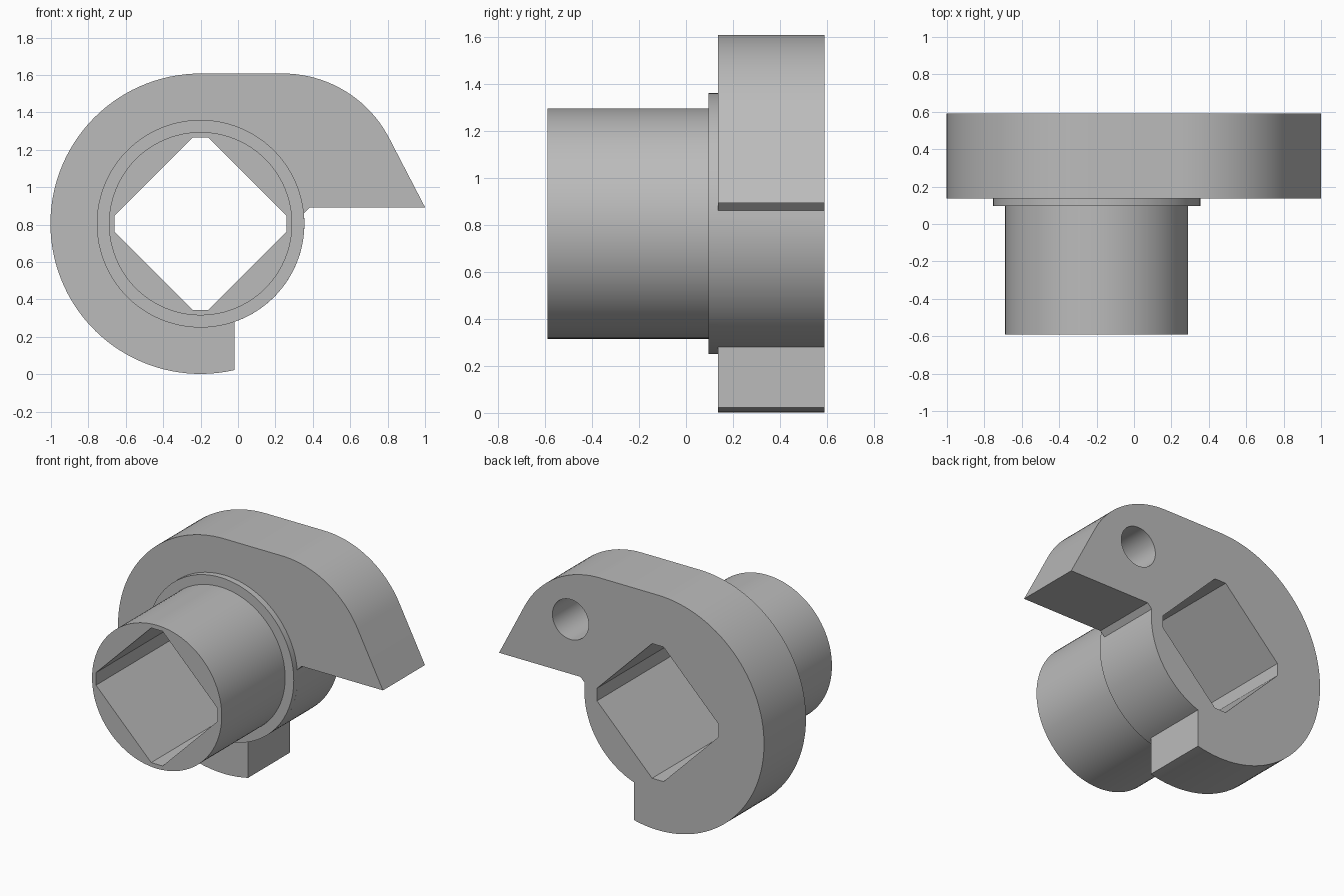
import bpy, bmesh
from math import pi, sin, cos, atan2, radians

cube = bpy.data.objects.get("Cube")
if cube:
    bpy.data.objects.remove(cube, do_unlink=True)

CX, CZ = -0.2, 0.805           # shaft axis
R_OUT, R_HUB, R_BARREL = 0.803, 0.555, 0.49
FRONT, STEP, FACE, BACK = -0.59, 0.095, 0.137, 0.59

grey = bpy.data.materials.new("plain grey")
grey.use_nodes = True
grey.diffuse_color = (0.5, 0.5, 0.5, 1)
grey.node_tree.nodes["Principled BSDF"].inputs["Base Color"].default_value = (0.5, 0.5, 0.5, 1)


def arc(cx, cz, r, a0, a1, n):
    return [(cx + r * cos(a0 + (a1 - a0) * i / n), cz + r * sin(a0 + (a1 - a0) * i / n))
            for i in range(n + 1)]


def circle(cx, cz, r, n=96):
    return arc(cx, cz, r, 0, 2 * pi, n)[:-1]


def prism(name, outline, y0, y1):
    """Extrude an x-z outline along y."""
    bm = bmesh.new()
    face = bm.faces.new([bm.verts.new((x, y0, z)) for x, z in outline])
    new = bmesh.ops.extrude_face_region(bm, geom=[face])["geom"]
    bmesh.ops.translate(bm, vec=(0, y1 - y0, 0),
                        verts=[v for v in new if isinstance(v, bmesh.types.BMVert)])
    bmesh.ops.recalc_face_normals(bm, faces=bm.faces)
    mesh = bpy.data.meshes.new(name)
    bm.to_mesh(mesh)
    bm.free()
    mesh.materials.append(grey)
    obj = bpy.data.objects.new(name, mesh)
    bpy.context.collection.objects.link(obj)
    return obj


def finish(obj, cutters):
    """Cut the openings, then smooth the round walls."""
    bpy.ops.object.select_all(action='DESELECT')
    bpy.context.view_layer.objects.active = obj
    obj.select_set(True)
    for c in cutters:
        mod = obj.modifiers.new("cut", 'BOOLEAN')
        mod.operation, mod.solver, mod.object = 'DIFFERENCE', 'EXACT', c
        bpy.ops.object.modifier_apply(modifier=mod.name)
    bpy.ops.object.shade_smooth_by_angle(angle=radians(20))


# Cam plate: hub arc, notch, pointed nose, rounded shoulder, flat top, big round
SHOULDER_X, SHOULDER_R = 0.24, 0.64
lip_x = -0.02 - CX
hub_start = -atan2((R_HUB**2 - lip_x**2) ** 0.5, lip_x)
rim_end = 2 * pi - atan2((R_OUT**2 - lip_x**2) ** 0.5, lip_x)
outline = arc(CX, CZ, R_HUB, hub_start, 0.1, 28)
outline += [(0.385, 0.893), (1.0, 0.893)]
outline += arc(SHOULDER_X, CZ + R_OUT - SHOULDER_R, SHOULDER_R, radians(27), pi / 2, 20)
outline += arc(CX, CZ, R_OUT, pi / 2, rim_end, 64)
cam_plate = prism("cam_plate", outline, FACE, BACK)

# Collar and barrel
collar = prism("collar", circle(CX, CZ, R_HUB), STEP, FACE)
barrel = prism("barrel", circle(CX, CZ, R_BARREL), FRONT, STEP)

# Diamond drive opening with clipped corners, and the blind pin hole in the back
H, C = 0.46, 0.043
diamond = []
for dx, dz in ((1, 0), (0, 1), (-1, 0), (0, -1)):
    for s in (-C, C):
        diamond.append((CX + H * dx - s * dz, CZ + H * dz + s * dx))
drive_cutter = prism("drive_cutter", diamond, -1, 1)
pin_cutter = prism("pin_cutter", circle(0.46, 1.265, 0.137, 48), BACK - 0.39, 1)

finish(cam_plate, [drive_cutter, pin_cutter])
finish(collar, [drive_cutter])
finish(barrel, [drive_cutter])
for cutter in (drive_cutter, pin_cutter):
    bpy.data.objects.remove(cutter, do_unlink=True)
